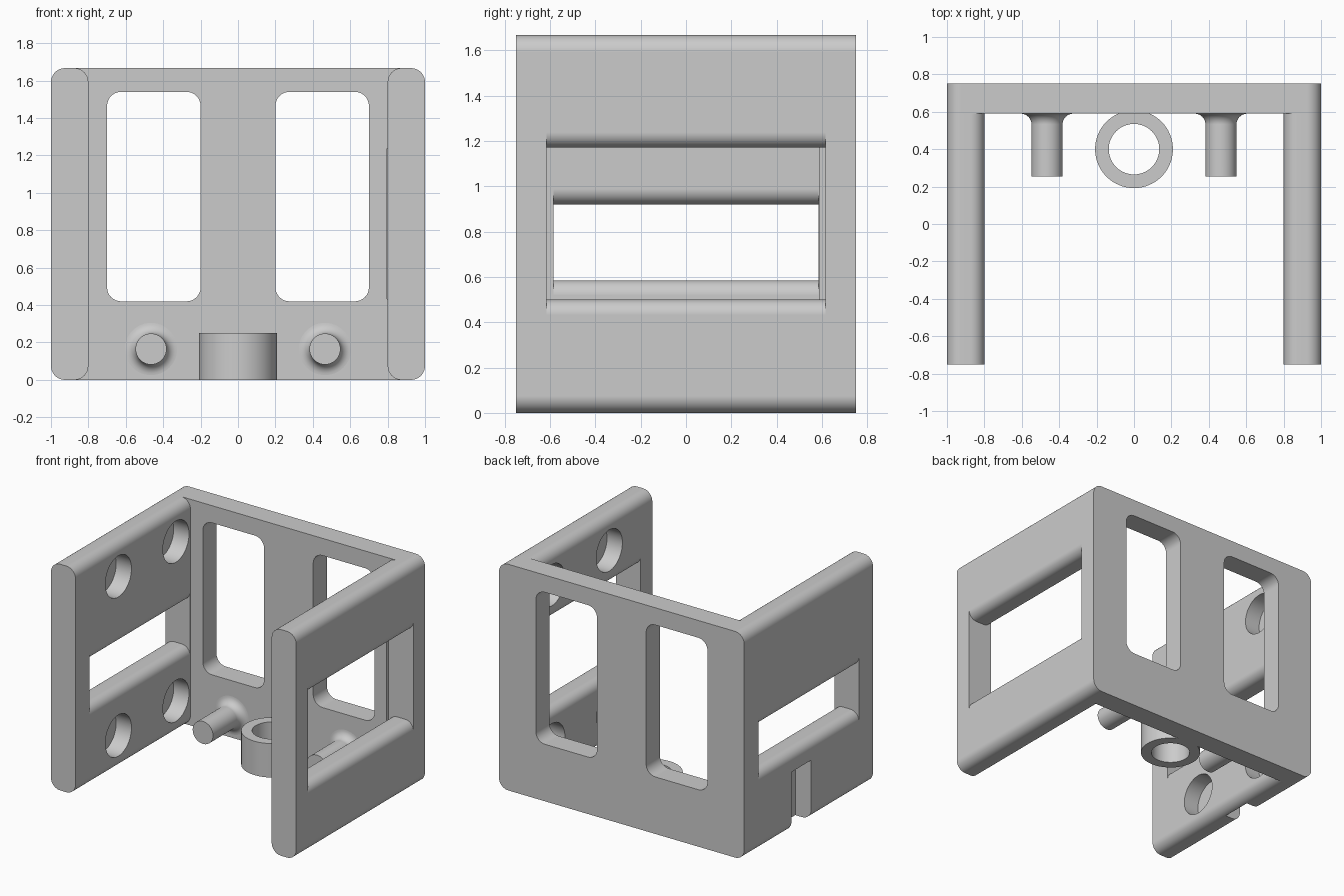
import bpy, bmesh
from math import pi, sin, cos

cube = bpy.data.objects.get("Cube")
if cube:
    bpy.data.objects.remove(cube, do_unlink=True)

grey = bpy.data.materials.new("light_grey")
grey.use_nodes = True
grey.diffuse_color = (0.6, 0.6, 0.6, 1)
grey.node_tree.nodes["Principled BSDF"].inputs["Base Color"].default_value = (0.6, 0.6, 0.6, 1)

HEIGHT = 1.667
THICK = 0.2      # side wall thickness
INNER_Y = 0.59   # inner face of the back plate
FRONT_Y, BACK_Y = -0.75, 0.75
ROUND = 0.075


def arc(cx, cz, r, start, end, n=8):
    return [(cx + r * cos(start + (end - start) * i / n),
             cz + r * sin(start + (end - start) * i / n)) for i in range(n + 1)]


def rounded_rect(x0, x1, z0, z1, r):
    corners = [(x1 - r, z0 + r), (x1 - r, z1 - r), (x0 + r, z1 - r), (x0 + r, z0 + r)]
    return [p for i, (cx, cz) in enumerate(corners)
            for p in arc(cx, cz, r, (i - 1) * pi / 2, i * pi / 2)]


def circle(cx, cz, r, n=48):
    return arc(cx, cz, r, 0, 2 * pi, n)[:-1]


def flared_slot(cx, z0, z1, r):
    """Opening through a wall, with its upper and lower edges rounded over."""
    h, ext = THICK / 2, 0.004
    right = arc(h - r, z0 - r, r, pi / 2, 0) + [(h + ext, z0 - r), (h + ext, z1 + r)]
    right += arc(h - r, z1 + r, r, 0, -pi / 2)
    left = [(-x, z) for x, z in reversed(right)]
    return [(cx + x, z) for x, z in right + left]


def prism(name, outline, axis, a, b):
    """Extrude a 2D outline along one axis from a to b."""
    place = {"x": lambda p, t: (t, p[0], p[1]),
             "y": lambda p, t: (p[0], t, p[1]),
             "z": lambda p, t: (p[0], p[1], t)}[axis]
    bm = bmesh.new()
    ends = [[bm.verts.new(place(p, t)) for p in outline] for t in (a, b)]
    for ring in ends:
        bm.faces.new(ring)
    n = len(outline)
    for i in range(n):
        j = (i + 1) % n
        bm.faces.new((ends[0][i], ends[0][j], ends[1][j], ends[1][i]))
    return make_object(name, bm)


def make_object(name, bm):
    bmesh.ops.recalc_face_normals(bm, faces=bm.faces)
    mesh = bpy.data.meshes.new(name)
    bm.to_mesh(mesh)
    bm.free()
    mesh.materials.append(grey)
    obj = bpy.data.objects.new(name, mesh)
    bpy.context.collection.objects.link(obj)
    return obj


def activate(obj):
    bpy.ops.object.select_all(action='DESELECT')
    obj.select_set(True)
    bpy.context.view_layer.objects.active = obj


def cut(obj, cutters):
    activate(obj)
    for c in cutters:
        mod = obj.modifiers.new("cut", 'BOOLEAN')
        mod.operation, mod.solver, mod.object = 'DIFFERENCE', 'EXACT', c
        bpy.ops.object.modifier_apply(modifier=mod.name)
        bpy.data.objects.remove(c, do_unlink=True)


def finish(obj):
    activate(obj)
    bpy.ops.object.shade_smooth_by_angle(angle=pi / 6)
    mod = obj.modifiers.new("clean_normals", 'WEIGHTED_NORMAL')
    mod.keep_sharp = True


# Side walls, each with its own window and four blind holes on the inner face
windows = {1: (0.615, 0.5, 1.17), -1: (0.585, 0.585, 0.92)}


def window_cutter(side):
    reach, z0, z1 = windows[side]
    return prism("window_cutter", flared_slot(side * 0.9, z0, z1, 0.068), "y", -reach, reach)


for side, name in ((1, "left_wall"), (-1, "right_wall")):
    x0, x1 = sorted((side * 0.8, side))
    wall = prism(name, rounded_rect(x0, x1, 0, HEIGHT, ROUND), "y", FRONT_Y, INNER_Y)
    cutters = [window_cutter(side)]
    for y in (-0.25, 0.42):
        for z in (0.247, 1.42):
            cutters.append(prism("hole_cutter", circle(y, z, 0.152), "x", side * 0.7, side * 0.925))
    if side < 0:
        # Slot in the lower outer face
        slot = [(-0.03, -0.1), (0.2, -0.1), (0.2, 0.44), (-0.03, 0.44)]
        cutters.append(prism("slot_cutter", slot, "x", -1.1, -0.87))
    cut(wall, cutters)
    finish(wall)

# Back plate with two tall windows
plate = prism("back_plate", rounded_rect(-1, 1, 0, HEIGHT, ROUND), "y", INNER_Y, BACK_Y)
cut(plate, [window_cutter(1)] +
    [prism("plate_cutter", rounded_rect(x, x + 0.5, 0.42, 1.54, 0.075), "y", 0.5, 0.9)
     for x in (-0.7, 0.2)])
finish(plate)

# Ring at the foot of the back plate
ring = prism("ring", circle(0, 0.4, 0.208, 64), "z", 0, 0.25)
cut(ring, [prism("bore_cutter", circle(0, 0.4, 0.135, 64), "z", -0.1, 0.4)])
finish(ring)

# Pegs with a flared base, turned around their own axis
for side, name in ((1, "left_peg"), (-1, "right_peg")):
    r, f = 0.083, 0.057
    profile = [(0, 0.255), (r, 0.255)] + arc(r + f, INNER_Y - f, f, pi, pi / 2)
    bm = bmesh.new()
    verts = [bm.verts.new((side * 0.465 + px, py, 0.165)) for px, py in profile]
    edges = [bm.edges.new(pair) for pair in zip(verts, verts[1:])]
    bmesh.ops.spin(bm, geom=verts + edges, cent=(side * 0.465, 0, 0.165),
                   axis=(0, 1, 0), angle=2 * pi, steps=48)
    bmesh.ops.remove_doubles(bm, verts=bm.verts, dist=0.0005)
    finish(make_object(name, bm))
